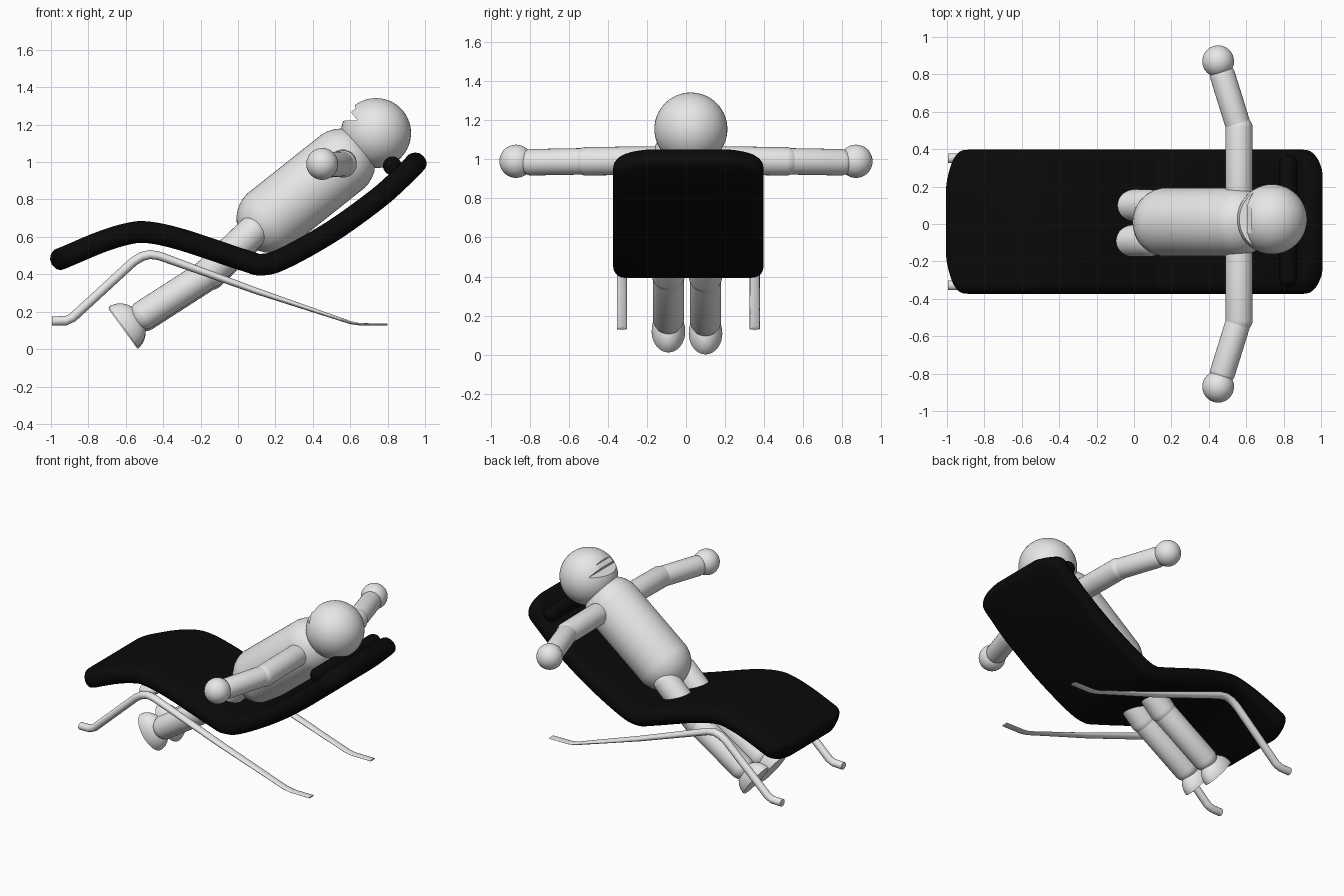
import bpy, bmesh, math
from mathutils import Vector, Matrix

if "Cube" in bpy.data.objects:
    bpy.data.objects.remove(bpy.data.objects["Cube"])


def material(name, c):
    m = bpy.data.materials.new(name)
    m.diffuse_color = (c, c, c, 1)
    m.use_nodes = True
    m.node_tree.nodes["Principled BSDF"].inputs["Base Color"].default_value = m.diffuse_color
    return m


BLACK = material("black cushion", 0.003)
GREY = material("light grey", 0.8)


def finish(name, bm, mat, angle=40):
    bmesh.ops.recalc_face_normals(bm, faces=bm.faces)
    me = bpy.data.meshes.new(name)
    bm.to_mesh(me)
    bm.free()
    ob = bpy.data.objects.new(name, me)
    bpy.context.collection.objects.link(ob)
    me.materials.append(mat)
    bpy.ops.object.select_all(action='DESELECT')
    ob.select_set(True)
    bpy.context.view_layer.objects.active = ob
    bpy.ops.object.shade_smooth_by_angle(angle=math.radians(angle))
    return ob


def loft(name, rings, mat, angle=40):
    bm = bmesh.new()
    loops = [[bm.verts.new(p) for p in r] for r in rings]
    n = len(loops[0])
    for a, b in zip(loops, loops[1:]):
        for i in range(n):
            j = (i + 1) % n
            bm.faces.new((a[i], a[j], b[j], b[i]))
    bm.faces.new(loops[0])
    bm.faces.new(loops[-1])
    return finish(name, bm, mat, angle)


def capsule(name, a, b, r, mat, seg=32):
    """Round-ended rod between two points: a sphere split at its equator."""
    a, b = Vector(a), Vector(b)
    bm = bmesh.new()
    bmesh.ops.create_uvsphere(bm, u_segments=seg, v_segments=17, radius=r)
    length = (b - a).length
    for v in bm.verts:
        if v.co.z > 0:
            v.co.z += length
    rot = (b - a).to_track_quat('Z', 'Y').to_matrix().to_4x4()
    bm.transform(Matrix.Translation(a) @ rot)
    return finish(name, bm, mat)


def sphere(name, c, r, mat):
    bm = bmesh.new()
    bmesh.ops.create_uvsphere(bm, u_segments=48, v_segments=32, radius=r)
    bm.transform(Matrix.Translation(c))
    return finish(name, bm, mat)


def smooth_path(pts, steps):
    """Catmull-Rom curve through 2D points."""
    p = [Vector(q) for q in pts]
    p = [2 * p[0] - p[1]] + p + [2 * p[-1] - p[-2]]
    out = []
    for i in range(1, len(p) - 2):
        a, b, c, d = p[i - 1:i + 3]
        for k in range(steps):
            t = k / steps
            out.append(0.5 * (2 * b + (c - a) * t + (2 * a - 5 * b + 4 * c - d) * t * t
                              + (3 * b - a - 3 * c + d) * t ** 3))
    return out + [p[-2]]


# Lounger cushion: rounded slab lofted along a wavy side profile
path = smooth_path([(-1.0, 0.465), (-0.93, 0.49), (-0.74, 0.57), (-0.6, 0.614), (-0.487, 0.625),
                    (-0.3, 0.585), (0.03, 0.476), (0.13, 0.452), (0.25, 0.488), (0.5, 0.628),
                    (0.74, 0.80), (0.87, 0.915), (0.945, 0.99), (0.98, 1.04)], 12)
dist = [0]
for a, b in zip(path, path[1:]):
    dist.append(dist[-1] + (b - a).length)
rings = []
for i, p in enumerate(path):
    t = (path[min(i + 1, len(path) - 1)] - path[max(i - 1, 0)]).normalized()
    up = Vector((-t.y, t.x))
    d = min(dist[i], dist[-1] - dist[i])
    w = 0.385 * (1 - 0.5 * max(0, 1 - d / 0.12) ** 3)
    h = 0.058 * max(0.25, math.sqrt(1 - max(0, 1 - d / 0.05) ** 2))
    ring = []
    for side in (1, -1):
        for k in range(11):
            ang = math.pi * (k / 10 - 0.5)
            q = p + up * h * math.sin(ang) * side
            ring.append((q.x, 0.012 + side * (w - h + h * math.cos(ang)), q.y))
    rings.append(ring)
loft("cushion", rings, BLACK, 50)

# Head roll on the cushion
capsule("head_roll", (0.825, -0.29, 0.98), (0.825, 0.32, 0.98), 0.05, BLACK)

# Chair rails: bent tubes that flatten toward the head end
RAIL = [(-0.995, 0.15, .025), (-0.92, 0.152, .025), (-0.885, 0.168, .025), (-0.56, 0.467, .025),
        (-0.515, 0.495, .025), (-0.47, 0.506, .024), (-0.42, 0.498, .023),
        (0.1, 0.31, .017), (0.6, 0.142, .008), (0.65, 0.133, .006), (0.8, 0.132, .005)]
for label, y in (("near", -0.328), ("far", 0.352)):
    rings = []
    for i, (x, z, r) in enumerate(RAIL):
        a, b = RAIL[max(i - 1, 0)], RAIL[min(i + 1, len(RAIL) - 1)]
        t = Vector((b[0] - a[0], b[1] - a[1])).normalized()
        rings.append([(x - t.y * r * math.sin(g), y + 0.026 * math.cos(g), z + t.x * r * math.sin(g))
                      for g in (math.tau * k / 20 for k in range(20))])
    loft("rail_" + label, rings, GREY)

# Figure: torso and head
capsule("torso", (0.176, 0.01, 0.698), (0.55, 0.01, 0.995), 0.184, GREY, 48)
HEAD = Vector((0.738, 0.025, 1.155))
head = sphere("head", HEAD, 0.187, GREY)

# Open mouth: wedge cut out of the face
wedge = [(0.64, 1.224), (0.604, 1.267), (0.63, 1.288), (0.62, 1.315), (0.54, 1.315), (0.52, 1.219)]
cutter = loft("mouth_cutter", [[(x, HEAD.y + s * 0.14, z) for x, z in wedge] for s in (-1, 1)], GREY)
mod = head.modifiers.new("mouth", 'BOOLEAN')
mod.operation = 'DIFFERENCE'
mod.solver = 'EXACT'
mod.object = cutter
bpy.context.view_layer.objects.active = head
bpy.ops.object.modifier_apply(modifier="mouth")
bpy.data.objects.remove(cutter)
bpy.context.view_layer.objects.active = head
head.select_set(True)
bpy.ops.object.shade_smooth_by_angle(angle=math.radians(35))

# Arms and hands
for label, s in (("left", 1), ("right", -1)):
    elbow = (0.562, s * 0.51, 0.99)
    capsule("upper_arm_" + label, (0.562, s * 0.1, 0.995), elbow, 0.073, GREY)
    capsule("forearm_" + label, elbow, (0.475, s * 0.79, 0.985), 0.068, GREY)
    sphere("hand_" + label, (0.45, s * 0.87, 0.99), 0.085, GREY)

# Legs and half-ellipsoid feet with flat soles
for label, y, dz in (("left", 0.1, -0.01), ("right", -0.09, 0.0)):
    knee = (-0.15, y, 0.41 + dz)
    capsule("thigh_" + label, (0.08, y, 0.63 + dz), knee, 0.085, GREY)
    capsule("shin_" + label, knee, (-0.5, y, 0.185 + dz), 0.08, GREY)
    bm = bmesh.new()
    bmesh.ops.create_uvsphere(bm, u_segments=32, v_segments=24, radius=1)
    bmesh.ops.bisect_plane(bm, geom=bm.verts[:] + bm.edges[:] + bm.faces[:], plane_co=(0, 0, 0),
                           plane_no=(0, 0, 1), clear_inner=True)
    bmesh.ops.holes_fill(bm, edges=[e for e in bm.edges if e.is_boundary])
    bm.transform(Matrix.Translation((-0.615, y, 0.118 + dz))
                 @ Matrix.Rotation(math.atan2(0.81, 0.59), 4, 'Y')
                 @ Matrix.Diagonal((0.132, 0.086, 0.115, 1)))
    finish("foot_" + label, bm, GREY)
